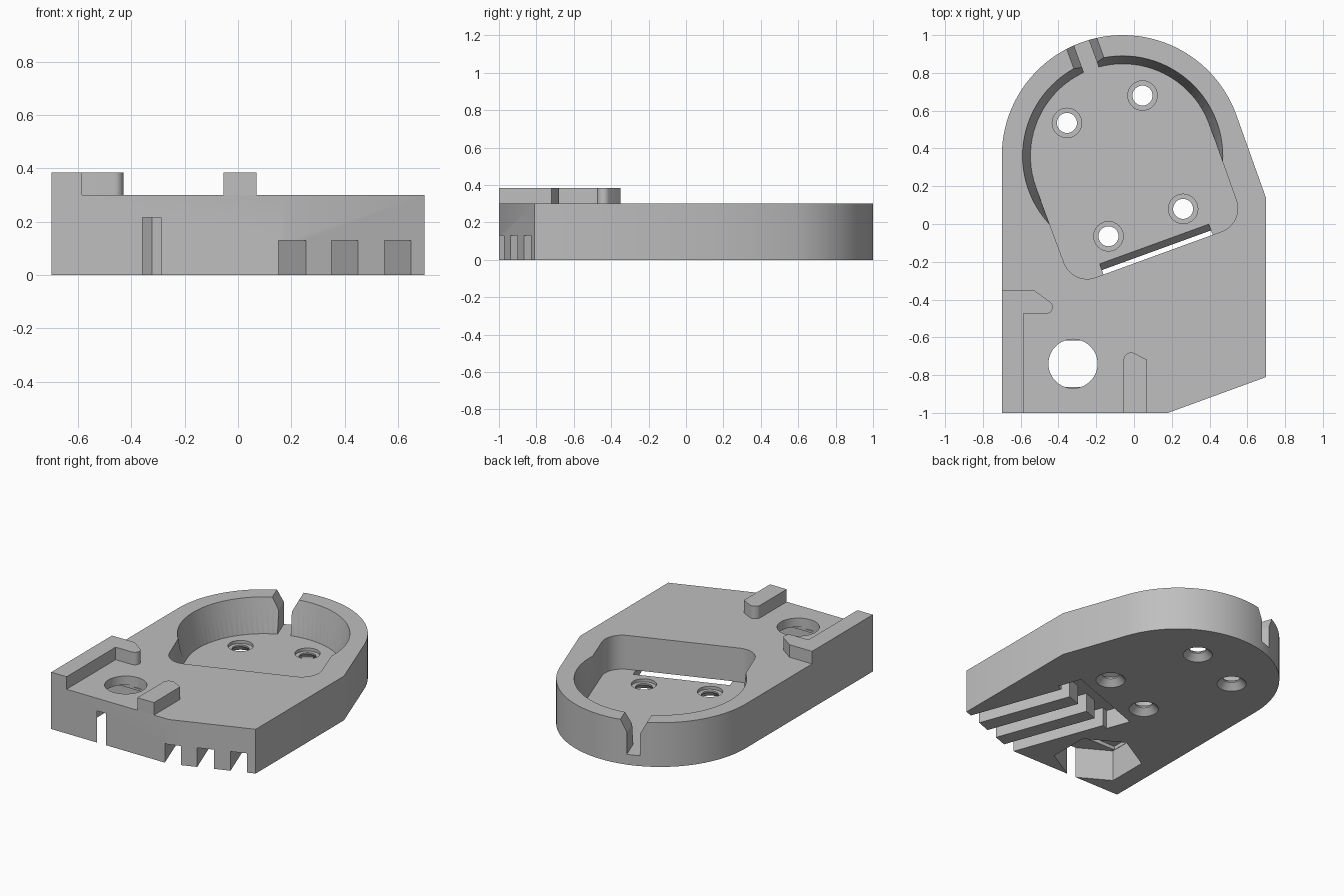
import bpy, bmesh
from math import sin, cos, radians, pi
from mathutils import Vector

if "Cube" in bpy.data.objects:
    bpy.data.objects.remove(bpy.data.objects["Cube"], do_unlink=True)

grey = bpy.data.materials.new("plain grey")
grey.use_nodes = True
colour = (0.52, 0.52, 0.52, 1)
grey.diffuse_color = colour
grey.node_tree.nodes["Principled BSDF"].inputs["Base Color"].default_value = colour

TILT = radians(20)
CENTRE = Vector((-0.06, 0.36))
TOP, FLOOR, DUCT = 0.30, 0.07, 0.13


def tilted(u, v):
    """Point in the tilted frame of the round end."""
    return (CENTRE.x + u * cos(TILT) - v * sin(TILT),
            CENTRE.y + u * sin(TILT) + v * cos(TILT))


def arc(cx, cy, r, start, end, n=12):
    angles = [radians(start + (end - start) * i / n) for i in range(n + 1)]
    return [(cx + r * cos(a), cy + r * sin(a)) for a in angles]


def loft(name, lower, upper):
    """Solid between two matching rings of 3D points."""
    bm = bmesh.new()
    a = [bm.verts.new(p) for p in lower]
    b = [bm.verts.new(p) for p in upper]
    bm.faces.new(a)
    bm.faces.new(b)
    n = len(a)
    for i in range(n):
        j = (i + 1) % n
        bm.faces.new((a[i], a[j], b[j], b[i]))
    bmesh.ops.recalc_face_normals(bm, faces=bm.faces)
    mesh = bpy.data.meshes.new(name)
    bm.to_mesh(mesh)
    bm.free()
    mesh.materials.append(grey)
    obj = bpy.data.objects.new(name, mesh)
    bpy.context.collection.objects.link(obj)
    return obj


def prism(name, outline, z0, z1):
    return loft(name, [(x, y, z0) for x, y in outline], [(x, y, z1) for x, y in outline])


def cone(name, cx, cy, r0, r1, z0, z1, n=64):
    rings = [[(x, y, z) for x, y in arc(cx, cy, r, 0, 360, n)[:-1]]
             for r, z in ((r0, z0), (r1, z1))]
    return loft(name, *rings)


def tilted_box(name, u0, u1, v0, v1, z0, z1):
    return prism(name, [tilted(*p) for p in ((u0, v0), (u1, v0), (u1, v1), (u0, v1))], z0, z1)


def select(obj):
    bpy.ops.object.select_all(action='DESELECT')
    obj.select_set(True)
    bpy.context.view_layer.objects.active = obj


def cut(body, cutter):
    cutter.hide_render = True
    mod = body.modifiers.new("cut", 'BOOLEAN')
    mod.operation, mod.solver, mod.object = 'DIFFERENCE', 'EXACT', cutter
    select(body)
    bpy.ops.object.modifier_apply(modifier=mod.name)
    bpy.data.objects.remove(cutter, do_unlink=True)


# Base plate with a round back end and bevelled front corner
outline = [(-0.70, -1), (0.18, -1), (0.70, -0.81), (0.70, 0.135)]
outline += arc(CENTRE.x, CENTRE.y, 0.64, 20, 180, 48)
base = prism("base_body", outline, 0, TOP)

# Tilted pocket, with its round end widening upwards
pocket = arc(0, 0, 0.488, 0, 180, 48)
pocket += arc(-0.355, -0.425, 0.13, 180, 270) + arc(0.355, -0.425, 0.13, 270, 360)
cut(base, prism("pocket_cutter", [tilted(*p) for p in pocket], FLOOR, 0.4))
slope = 0.042 / (TOP - FLOOR)
cut(base, cone("rim_cutter", CENTRE.x, CENTRE.y, 0.488, 0.53 + slope * 0.1, FLOOR, TOP + 0.1, 96))

# Cable notch in the back wall, flared at the top
half = [(0.042, FLOOR), (0.042, 0.22), (0.085, TOP), (0.085, 0.4)]
notch = half + [(-u, z) for u, z in reversed(half)]
cut(base, loft("notch_cutter", [(*tilted(u, 0.4), z) for u, z in notch],
               [(*tilted(u, 0.8), z) for u, z in notch]))

# Cross channel under the pocket edge, with one slanted wall
section = [(-0.70, -0.1), (-0.535, -0.1), (-0.53, 0), (-0.495, FLOOR), (-0.495, 0.0701),
           (-0.555, 0.0702), (-0.555, DUCT), (-0.70, DUCT)]
cut(base, loft("cross_channel_cutter", [(*tilted(-0.31, v), z) for v, z in section],
               [(*tilted(0.305, v), z) for v, z in section]))

# Three channels running out through the bevelled corner
for u in (-0.213, -0.005, 0.207):
    cut(base, tilted_box("channel_cutter", u - 0.053, u + 0.053, -1.6, -0.69, -0.1, DUCT))

# Four screw holes: recess above, countersink below
for x, y in ((-0.355, 0.535), (0.045, 0.68), (0.26, 0.08), (-0.135, -0.065)):
    cut(base, cone("screw_cutter", x, y, 0.053, 0.053, -0.1, 0.2, 32))
    cut(base, cone("recess_cutter", x, y, 0.078, 0.078, 0.05, 0.1, 32))
    cut(base, cone("countersink_cutter", x, y, 0.113, 0.053, -0.02, 0.04, 32))

# Hexagonal trap below a bolt hole, with a bridging step between
hx, hy = -0.323, -0.74
cut(base, prism("hex_cutter", arc(hx, hy, 0.28, 30, 390, 6)[:-1], -0.1, 0.215))
cut(base, prism("bridge_cutter", [(hx + i * 0.24, hy + j * 0.124) for i, j in
                                  ((-1, -1), (1, -1), (1, 1), (-1, 1))], 0.2, 0.24))
cut(base, cone("bolt_cutter", hx, hy, 0.13, 0.13, 0.23, 0.4))

# Raised hooked rail and stop on the top face
rail = [(-0.70, -1), (-0.585, -1), (-0.585, -0.475)]
rail += arc(-0.465, -0.44, 0.035, -90, 50, 10) + [(-0.53, -0.35), (-0.70, -0.35)]
stop = [(-0.055, -1), (0.07, -1), (0.07, -0.72)] + arc(-0.015, -0.72, 0.04, 60, 180, 10)
raised = [prism("hooked_rail", rail, TOP, 0.385), prism("stop_block", stop, TOP, 0.385)]

for obj in [base] + raised:
    select(obj)
    bpy.ops.object.shade_smooth_by_angle(angle=radians(25))
